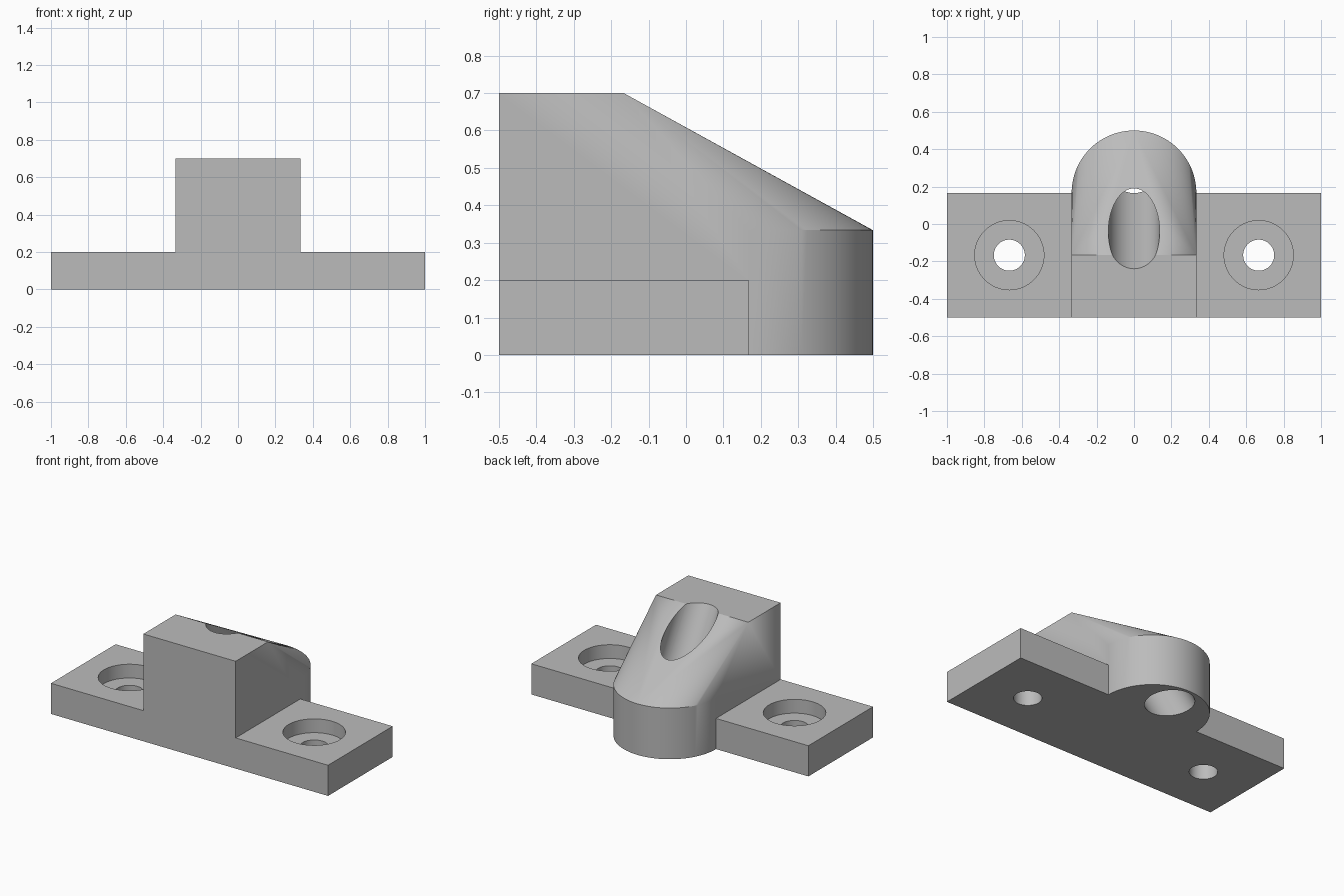
import bpy
import bmesh
from math import cos, sin, pi, tan, radians
from mathutils import Matrix, Vector

cube = bpy.data.objects.get("Cube")
if cube:
    bpy.data.objects.remove(cube, do_unlink=True)

THIRD = 1 / 3
HALF = THIRD / 2
PLATE_Z = 0.2
TOP_Z = 0.7
SEGMENTS = 64

grey = bpy.data.materials.new("plain grey")
grey.use_nodes = True
colour = (0.5, 0.5, 0.5, 1)
grey.diffuse_color = colour
grey.node_tree.nodes["Principled BSDF"].inputs["Base Color"].default_value = colour


def make_object(name, bm):
    bmesh.ops.recalc_face_normals(bm, faces=bm.faces)
    mesh = bpy.data.meshes.new(name)
    bm.to_mesh(mesh)
    bm.free()
    mesh.materials.append(grey)
    obj = bpy.data.objects.new(name, mesh)
    bpy.context.collection.objects.link(obj)
    return obj


def cylinder(name, centre, radius, depth, tilt=0):
    bm = bmesh.new()
    place = Matrix.Translation(centre) @ Matrix.Rotation(tilt, 4, "X")
    bmesh.ops.create_cone(bm, cap_ends=True, segments=SEGMENTS, radius1=radius,
                          radius2=radius, depth=depth, matrix=place)
    return make_object(name, bm)


def combine(target, tool, operation):
    mod = target.modifiers.new(operation.title(), "BOOLEAN")
    mod.object = tool
    mod.operation = operation
    mod.solver = "EXACT"
    bpy.context.view_layer.objects.active = target
    bpy.ops.object.modifier_apply(modifier=mod.name)
    bpy.data.objects.remove(tool, do_unlink=True)


# Central block: round-ended body whose top slopes down to the curved rim
bm = bmesh.new()
points = [(x, y, z) for x in (-THIRD, THIRD)
          for y, z in ((-0.5, 0), (-0.5, TOP_Z), (-HALF, TOP_Z))]
for i in range(SEGMENTS + 1):
    a = pi * i / SEGMENTS
    points += [(THIRD * cos(a), HALF + THIRD * sin(a), z) for z in (0, THIRD)]
for p in points:
    bm.verts.new(p)
bmesh.ops.convex_hull(bm, input=bm.verts[:])
bmesh.ops.dissolve_limit(bm, angle_limit=radians(0.1),
                         verts=bm.verts[:], edges=bm.edges[:])
bracket = make_object("mounting_bracket", bm)

# Flat mounting plate
bm = bmesh.new()
size = Vector((2, 2 * THIRD, PLATE_Z))
bmesh.ops.create_cube(bm, size=1, matrix=Matrix.Translation(
    (0, -HALF, PLATE_Z / 2)) @ Matrix.Diagonal(size).to_4x4())
combine(bracket, make_object("plate", bm), "UNION")

# Counterbored screw holes
for side in (-1, 1):
    x = side * 2 * THIRD
    combine(bracket, cylinder("screw_hole", (x, -HALF, 0.1), 0.083, 0.5), "DIFFERENCE")
    combine(bracket, cylinder("counterbore", (x, -HALF, 0.36), 0.185, 0.5), "DIFFERENCE")

# Slanted bore through the block
tilt = radians(30)
mid_z = 0.3
bore_y = 0.323 - mid_z * tan(tilt)
combine(bracket, cylinder("slanted_bore", (0, bore_y, mid_z), 0.137, 2, tilt), "DIFFERENCE")

# Smooth curved walls, crisp edges
bpy.ops.object.select_all(action="DESELECT")
bracket.select_set(True)
bpy.context.view_layer.objects.active = bracket
bpy.ops.object.shade_smooth_by_angle(angle=radians(25))
weighted = bracket.modifiers.new("Even shading", "WEIGHTED_NORMAL")
weighted.keep_sharp = True
